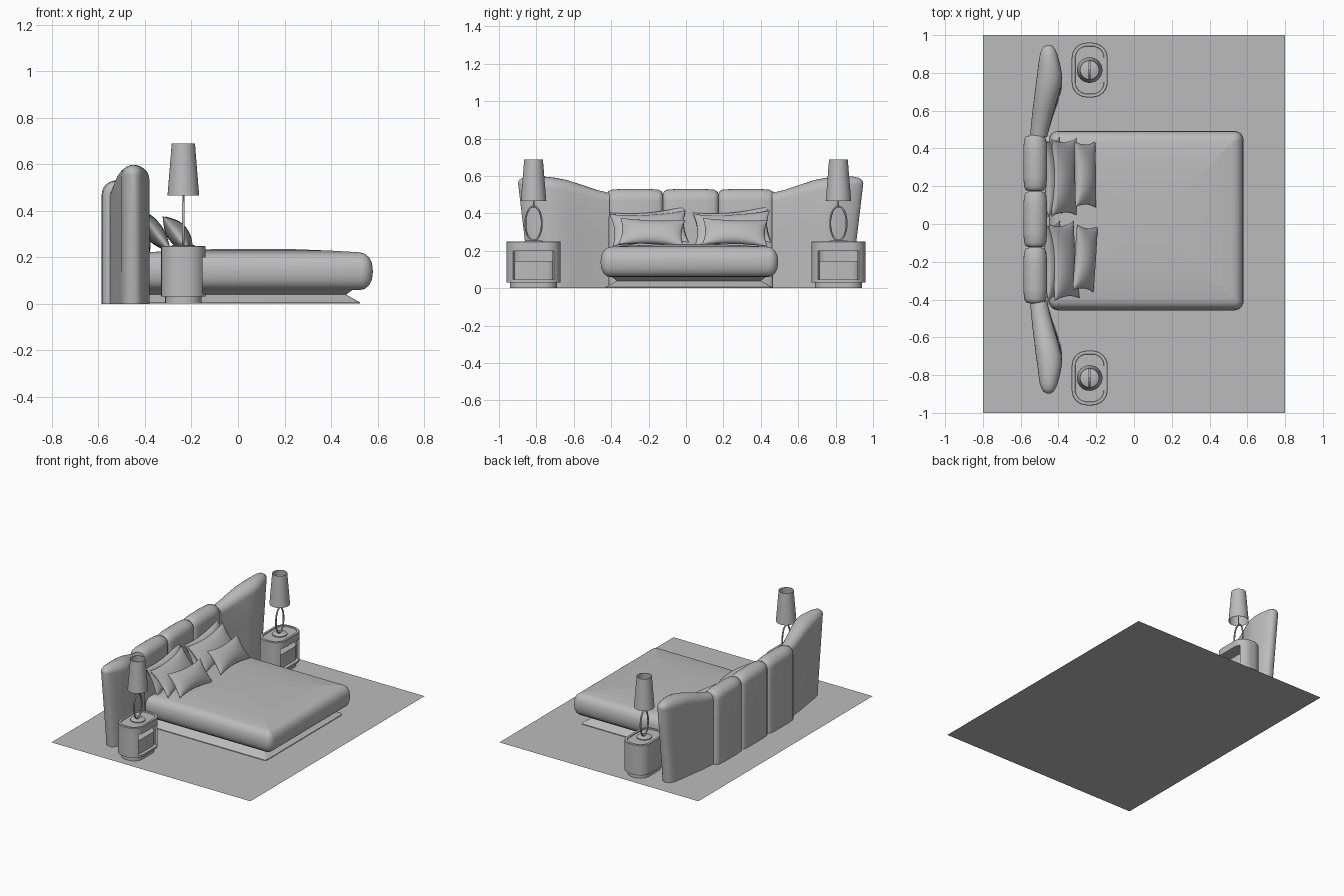
import bpy, bmesh, math
from mathutils import Matrix, Vector

if "Cube" in bpy.data.objects:
    bpy.data.objects.remove(bpy.data.objects["Cube"])

grey = bpy.data.materials.new("plain_grey")
grey.diffuse_color = (0.5, 0.5, 0.5, 1)
grey.use_nodes = True
grey.node_tree.nodes["Principled BSDF"].inputs["Base Color"].default_value = grey.diffuse_color


def finish(name, bm, angle=40):
    bmesh.ops.recalc_face_normals(bm, faces=bm.faces)
    me = bpy.data.meshes.new(name)
    bm.to_mesh(me)
    bm.free()
    me.materials.append(grey)
    for p in me.polygons:
        p.use_smooth = True
    me.set_sharp_from_angle(angle=math.radians(angle))
    ob = bpy.data.objects.new(name, me)
    bpy.context.collection.objects.link(ob)
    return ob


def loft(name, rings, caps=True, wrap=False, angle=40):
    """Skin a list of closed rings that share a point count."""
    bm = bmesh.new()
    vs = [[bm.verts.new(p) for p in r] for r in rings]
    n = len(vs[0])
    pairs = list(zip(vs, vs[1:])) + ([(vs[-1], vs[0])] if wrap else [])
    for a, b in pairs:
        for i in range(n):
            j = (i + 1) % n
            bm.faces.new((a[i], a[j], b[j], b[i]))
    if caps and not wrap:
        bm.faces.new(vs[0])
        bm.faces.new(vs[-1])
    return finish(name, bm, angle)


def plan(cx, cy, hx, hy, r, z, seg=8):
    """Rounded rectangle at height z, starting on the +x side."""
    r = min(r, hx, hy)
    pts = []
    for k, (sx, sy) in enumerate(((1, 1), (-1, 1), (-1, -1), (1, -1))):
        for i in range(seg + 1):
            a = math.pi / 2 * (k + i / seg)
            pts.append((cx + sx * (hx - r) + r * math.cos(a),
                        cy + sy * (hy - r) + r * math.sin(a), z))
    return pts


def slab(name, cx, cy, hx, hy, r, levels, angle=40):
    """Levels are (z, inset)."""
    return loft(name, [plan(cx, cy, hx - d, hy - d, max(r - d, 0.01), z)
                       for z, d in levels], angle=angle)


def lathe(name, cx, cy, prof, seg=32, caps=True):
    return loft(name, [[(cx + r * math.cos(2 * math.pi * i / seg),
                         cy + r * math.sin(2 * math.pi * i / seg), z)
                        for i in range(seg)] for r, z in prof], caps)


def upright(name, stations, mid=0.025, side=1, taper=0.0):
    """Padded panel: stations (y, x_back, x_front, height), y from mid."""
    rings = []
    for y, xb, xf, h in stations:
        xm, w = (xb + xf) / 2, (xf - xb) / 2
        k = min(0.06, w)
        prof = [(xb, 0), (xb, h * 0.3), (xb, h * 0.6)]
        prof += [(xm - w * math.cos(math.pi * i / 12),
                  h - k + k * math.sin(math.pi * i / 12)) for i in range(13)]
        prof += [(xf, h * 0.6), (xf, h * 0.3), (xf, 0)]
        rings.append([(x, mid + side * (0.445 + (y - 0.445) *
                      (1 - taper * (1 - z / h))), z) for x, z in prof])
    return loft(name, rings, angle=60)


def pillow(name, loc, hw, hh, thick, lean, roll=0.0, yaw=0.0, n=18):
    """Pinched cushion; local x is width, local y height."""
    a = math.radians(lean)
    base = Matrix(((0, -math.sin(a), math.cos(a)),
                   (1, 0, 0),
                   (0, math.cos(a), math.sin(a)))).to_4x4()
    m = (Matrix.Translation(loc) @ Matrix.Rotation(yaw, 4, 'Z') @ base
         @ Matrix.Rotation(roll, 4, 'Z'))
    bm = bmesh.new()
    for s in (1, -1):
        g = []
        for i in range(n + 1):
            row = []
            for j in range(n + 1):
                u = -math.cos(math.pi * i / n)
                v = -math.cos(math.pi * j / n)
                t = max(0, (1 - u * u) * (1 - v * v)) ** 0.5
                row.append(bm.verts.new(m @ Vector((
                    hw * u * (1 - 0.09 * (1 - v * v)),
                    hh * v * (1 - 0.2 * (1 - u * u)), s * thick * t))))
            g.append(row)
        for i in range(n):
            for j in range(n):
                bm.faces.new((g[i][j], g[i + 1][j], g[i + 1][j + 1], g[i][j + 1]))
    bmesh.ops.remove_doubles(bm, verts=bm.verts, dist=1e-5)
    finish(name, bm, 70)


# Rug
bm = bmesh.new()
bm.faces.new([bm.verts.new(p) for p in
              ((-.8, -1, 0), (.8, -1, 0), (.8, 1, 0), (-.8, 1, 0))])
finish("rug", bm)

# Bed base with a pinched waist, mattress and crowned cover
slab("bed_base", 0.02, 0.015, 0.505, 0.445, 0.02,
     [(0.001, 0), (0.006, 0), (0.04, 0.06), (0.07, 0.02)], 20)
slab("mattress", 0.065, 0.018, 0.515, 0.475, 0.05,
     [(0.06, 0.055), (0.064, 0.036), (0.08, 0.016), (0.105, 0.004), (0.14, 0),
      (0.175, 0.004), (0.2, 0.016), (0.216, 0.036), (0.222, 0.06),
      (0.229, 0.18), (0.236, 0.36)], 60)

# Headboard: three padded centre panels
for i in range(3):
    c = -0.272 + 0.297 * i
    st = [(-.148, -.55, -.495, .505), (-.143, -.572, -.474, .518),
          (-.125, -.582, -.465, .527), (-.07, -.586, -.46, .531),
          (.07, -.586, -.46, .531), (.125, -.582, -.465, .527),
          (.143, -.572, -.474, .518), (.148, -.55, -.495, .505)]
    upright("headboard_panel_%d" % (i + 1), st, c)

# Headboard: swept wings
wing = [(.435, -.55, -.46, .51), (.50, -.545, -.445, .525),
        (.58, -.537, -.423, .552), (.66, -.527, -.40, .578),
        (.72, -.52, -.384, .59), (.77, -.513, -.381, .596),
        (.82, -.507, -.39, .598), (.87, -.50, -.403, .597),
        (.90, -.49, -.415, .59), (.917, -.478, -.428, .578),
        (.923, -.46, -.44, .562)]
for s, n in ((1, "left"), (-1, "right")):
    upright("headboard_wing_" + n, wing, side=s, taper=0.14)

# Pillows, three on each half of the bed
for s, n in ((-1, "right"), (1, "left")):
    y = 0.025 + s * 0.222
    pillow("rear_pillow_" + n, (-.425, y, .325), .205, .105, .04, 22, 0.09)
    pillow("middle_pillow_" + n, (-.37, y, .32), .205, .108, .042, 38, 0.06, -s * .04)
    pillow("front_pillow_" + n, (-.258, y + .015, .3), .175, .09, .045, 38, -0.04, s * .04)

# Nightstands and lamps
NX = -0.235
for s, n in ((1, "left"), (-1, "right")):
    y = s * 0.815
    slab("nightstand_plinth_" + n, NX, y, .078, .125, .07, [(.001, 0), (.035, 0)])
    slab("nightstand_bottom_" + n, NX, y, .095, .145, .08, [(.032, 0), (.046, 0)])
    slab("nightstand_top_" + n, NX, y, .095, .145, .08,
         [(.2, 0), (.247, 0), (.25, .003), (.25, .018), (.244, .02)])
    # Curved wall, open toward the foot of the bed
    outer = plan(NX, y, .095, .145, .08, 0)
    inner = plan(NX, y, .08, .13, .065, 0)
    loft("nightstand_wall_" + n,
         [[(o[0], o[1], .044), (o[0], o[1], .205), (i[0], i[1], .205), (i[0], i[1], .044)]
          for o, i in zip(outer, inner) if o[0] < -0.15])
    slab("nightstand_drawer_" + n, NX - .005, y, .075, .128, .06, [(.044, 0), (.145, 0)])
    # Lamp foot, oval ring, stem and open shade
    lathe("lamp_foot_" + n, NX, y, [(.05, .243), (.05, .251), (.045, .254)])
    rings = []
    for k in range(48):
        a = 2 * math.pi * k / 48
        rings.append([(NX + .006 * math.sin(b), y + (.044 + .005 * math.cos(b)) * math.cos(a),
                       .347 + (.091 + .005 * math.cos(b)) * math.sin(a))
                      for b in [2 * math.pi * q / 8 for q in range(8)]])
    loft("lamp_ring_" + n, rings, wrap=True, angle=60)
    lathe("lamp_stem_" + n, NX, y, [(.004, .435), (.004, .52)], 10)
    lathe("lamp_shade_" + n, NX, y,
          [(.066, .466), (.068, .466), (.05, .689), (.048, .689), (.066, .466)],
          caps=False)
